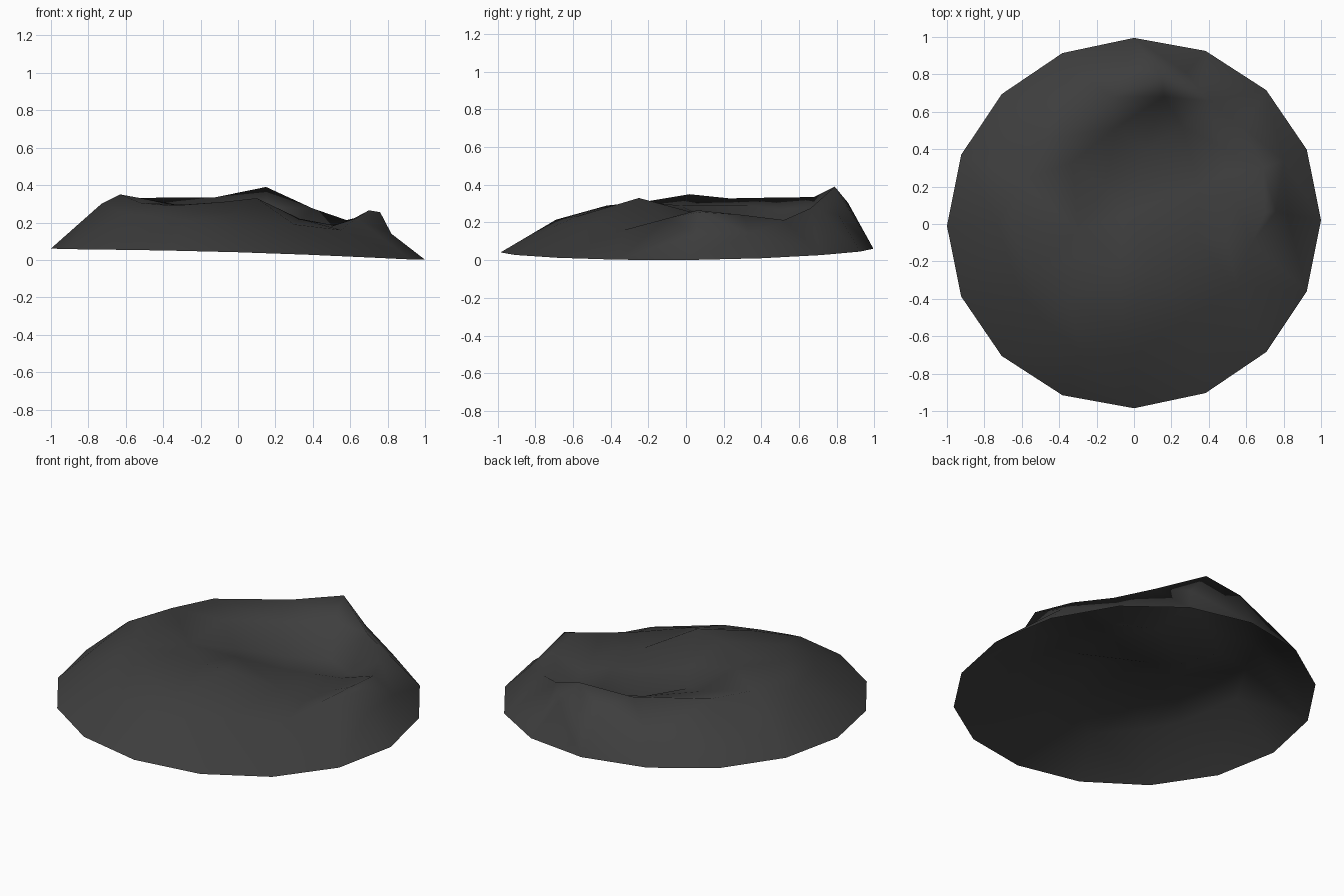
import bpy
import math
from mathutils import Vector
from mathutils.geometry import delaunay_2d_cdt

default_cube = bpy.data.objects.get("Cube")
if default_cube:
    bpy.data.objects.remove(default_cube, do_unlink=True)

SIDES = 16


def make_material(name, value):
    material = bpy.data.materials.new(name)
    colour = (value, value, value, 1)
    material.use_nodes = True
    material.diffuse_color = colour
    shader = material.node_tree.nodes["Principled BSDF"]
    shader.inputs["Base Color"].default_value = colour
    shader.inputs["Roughness"].default_value = 1
    return material


def base_point(index):
    """Corner of the slightly tilted and bowed outer edge."""
    angle = math.tau * index / SIDES
    x, y = math.cos(angle), math.sin(angle)
    height = .031 - .03 * x + .01 * y + .02 * y * y
    return Vector((x, .99 * y + .015 * x + .005, height))


def loop_edges(start, count):
    return [(start + i, start + (i + 1) % count) for i in range(count)]


def path_edges(start, count):
    return [(start + i, start + i + 1) for i in range(count - 1)]


# Outer edge of the mound
outer_edge = [base_point(index) for index in range(SIDES)]

# Uneven crest around the crater, counterclockwise from the low side
crest = [
    (.7, .06, .265), (.69, .3, .24), (.58, .52, .213), (.4, .66, .275),
    (.15, .79, .39), (-.12, .68, .335), (-.48, .45, .332), (-.6, .23, .328),
    (-.63, .02, .35), (-.52, -.25, .305), (-.35, -.42, .29),
    (-.05, -.57, .235), (.3, -.5, .19), (.55, -.33, .16), (.63, -.1, .222),
]

# Ridge that rises to a knoll and closes the front of the hollow
ridge = [
    (-.3, -.17, .295), (-.08, -.23, .31), (.1, -.25, .33), (.33, -.08, .22),
]

# Lip of the inner shelf
lip = [
    (-.3, -.03, .29), (-.05, .05, .25), (.2, .15, .205), (.35, .2, .2),
    (.49, .28, .18),
]

# Middle and foot of the steep hollow wall
wall_middle = [(-.33, .33, .29), (-.09, .52, .27), (.16, .68, .28)]
wall_foot = [(-.16, .2, .215), (.06, .39, .15), (.26, .52, .135),
             (.45, .42, .135)]

# Low ground inside the right crest
hollow_side = [(.5, -.1, .18), (.54, .12, .18)]

# Shoulders on the outer slope
shoulders = [
    (.76, .07, .255), (.82, .05, .14), (.8, .34, .14), (.28, .81, .24),
    (-.03, .86, .305), (-.33, .83, .195), (-.73, 0, .3), (-.62, -.34, .255),
    (-.49, -.51, .24), (-.28, -.69, .215), (0, -.7, .18),
]

# Join all contours into one open shell
points = list(outer_edge)
edges = loop_edges(0, SIDES)
for contour, connect in ((crest, loop_edges), (ridge, path_edges),
                         (lip, path_edges), (wall_middle, path_edges),
                         (wall_foot, path_edges)):
    edges += connect(len(points), len(contour))
    points += [Vector(point) for point in contour]
points += [Vector(point) for point in hollow_side + shoulders]

flat, _, faces, sources, _, _ = delaunay_2d_cdt(
    [point.xy for point in points], edges, [], 0, .0001)
vertices = [(spot.x, spot.y, points[source[0]].z)
            for spot, source in zip(flat, sources)]

mesh = bpy.data.meshes.new("crater_mound")
mesh.from_pydata(vertices, [], faces)
mesh.materials.append(make_material("dark grey rock", .048))
mesh.update()
if sum(face.normal.z for face in mesh.polygons) < 0:
    mesh.flip_normals()
mesh.shade_smooth()

mound = bpy.data.objects.new("crater_mound", mesh)
bpy.context.scene.collection.objects.link(mound)
